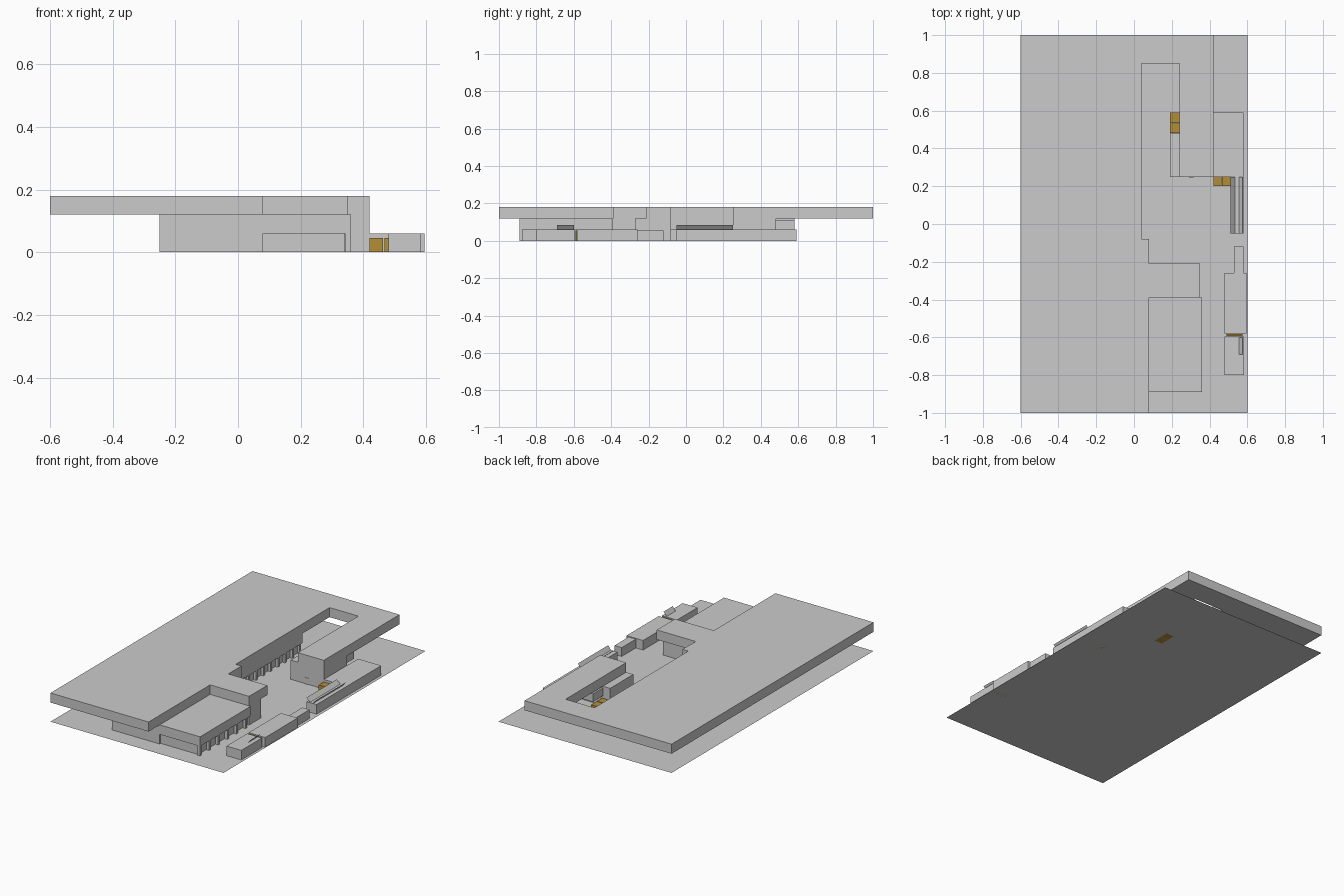
import bpy, bmesh

if "Cube" in bpy.data.objects:
    bpy.data.objects.remove(bpy.data.objects["Cube"])

def make_object(name, bm, mat=None):
    me = bpy.data.meshes.new(name)
    bm.normal_update()
    bm.to_mesh(me)
    bm.free()
    ob = bpy.data.objects.new(name, me)
    bpy.context.collection.objects.link(ob)
    if mat:
        me.materials.append(mat)
    return ob

def prism(name, outline, z0, z1, mat=None):
    """Extrude a counter-clockwise outline from z0 to z1."""
    bm = bmesh.new()
    base = bm.faces.new([bm.verts.new((x, y, z0)) for x, y in outline])
    if z1 > z0:
        ext = bmesh.ops.extrude_face_region(bm, geom=[base], use_keep_orig=True)
        verts = [v for v in ext["geom"] if isinstance(v, bmesh.types.BMVert)]
        bmesh.ops.translate(bm, verts=verts, vec=(0, 0, z1 - z0))
        bmesh.ops.recalc_face_normals(bm, faces=bm.faces)
    return make_object(name, bm, mat)

def box(name, x0, x1, y0, y1, z0, z1, mat=None):
    return prism(name, [(x0, y0), (x1, y0), (x1, y1), (x0, y1)], z0, z1, mat)

def sheet(name, a, b, y0, y1):
    """Thin panel running along y between (x, z) points a and b."""
    bm = bmesh.new()
    pts = [(a[0], y0, a[1]), (b[0], y0, b[1]), (b[0], y1, b[1]), (a[0], y1, a[1])]
    bm.faces.new([bm.verts.new(p) for p in pts])
    return make_object(name, bm)

gold = bpy.data.materials.new("gold")
gold.diffuse_color = (0.45, 0.27, 0.04, 1)
gold.use_nodes = True
gold.node_tree.nodes["Principled BSDF"].inputs["Base Color"].default_value = gold.diffuse_color

# Site
box("ground", -0.6, 0.6, -1, 1, 0, 0)

# Large upper storey wrapping round the courtyard
prism("upper_storey", [(-0.6, -1), (0.08, -1), (0.08, -0.39), (0.35, -0.39),
                       (0.35, -0.21), (0.08, -0.21), (0.08, -0.08), (0.04, -0.08),
                       (0.04, 0.85), (0.24, 0.85), (0.24, 0.25), (0.42, 0.25),
                       (0.42, 1), (-0.6, 1)], 0.12, 0.18)

# Main lower body below the upper storey
prism("main_body", [(-0.25, -0.89), (0.08, -0.89), (0.08, -0.08),
                    (0.02, -0.08), (0.02, 0.58), (-0.25, 0.58)], 0, 0.12)

# Courtyard colonnade
box("colonnade_beam", 0.02, 0.04, -0.08, 0.58, 0.06, 0.12)
for i in range(9):
    y = -0.02 + i * 0.072
    box("colonnade_pillar", 0.022, 0.038, y, y + 0.015, 0, 0.06)

# South-east wing with recessed ground floor
box("south_wing_upper", 0.08, 0.36, -0.89, -0.39, 0.06, 0.12)
box("south_wing_lower", 0.08, 0.34, -0.88, -0.39, 0, 0.06)
for i in range(6):
    y = -0.89 + i * 0.09
    box("south_wing_pillar", 0.342, 0.36, y, y + 0.015, 0, 0.06)
box("entrance_block", 0.08, 0.35, -0.39, -0.27, 0, 0.12)

# East arm block under the upper storey
box("east_arm_block", 0.19, 0.42, 0.25, 0.48, 0, 0.12)
box("east_arm_door", 0.29, 0.315, 0.247, 0.25, 0, 0.04)
box("east_arm_annex", 0.24, 0.40, 0.48, 0.58, 0.06, 0.11)

# Low terraces and outbuildings along the east edge
for name, x0, x1, y0, y1, h in [
        ("terrace", 0.42, 0.58, 0.25, 0.59, 0.06),
        ("garden_house", 0.51, 0.58, -0.05, 0.25, 0.06),
        ("small_shed", 0.53, 0.58, -0.26, -0.12, 0.055),
        ("gate_house", 0.48, 0.595, -0.58, -0.26, 0.06),
        ("gate_annex", 0.48, 0.583, -0.80, -0.595, 0.06)]:
    box(name, x0, x1, y0, y1, 0, h)

# Tilted roof panels
sheet("garden_panel", (0.535, 0.062), (0.51, 0.085), -0.05, 0.25)
sheet("garden_edge_panel", (0.555, 0.06), (0.575, 0.085), -0.05, 0.25)
sheet("annex_panel", (0.555, 0.06), (0.575, 0.085), -0.69, -0.60)

# Gold stair and door blocks
for y0, y1 in [(0.481, 0.532), (0.536, 0.59)]:
    box("courtyard_step", 0.19, 0.245, y0, y1, 0, 0.045, gold)
for x0, x1 in [(0.42, 0.463), (0.467, 0.51)]:
    box("terrace_step", x0, x1, 0.20, 0.249, 0, 0.045, gold)
box("gate_door", 0.49, 0.575, -0.592, -0.583, 0, 0.055, gold)
